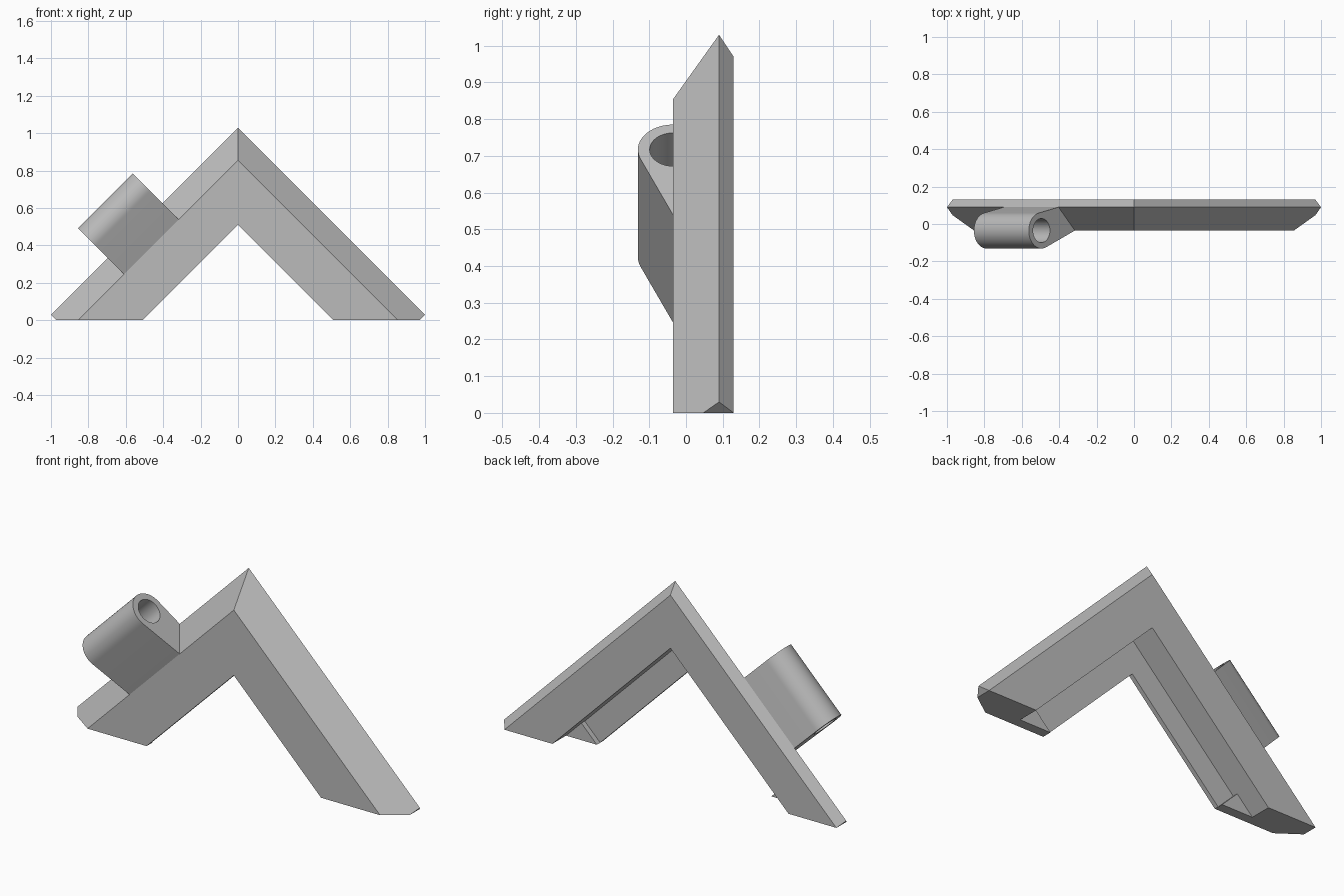
import bpy, bmesh
from math import sin, cos, acos, atan2, hypot, radians, pi, sqrt
from mathutils import Matrix, Vector

cube = bpy.data.objects.get("Cube")
if cube:
    bpy.data.objects.remove(cube, do_unlink=True)

# Material
GREY = (0.5, 0.5, 0.5, 1)
mat = bpy.data.materials.new("plain grey")
mat.use_nodes = True
mat.diffuse_color = GREY
mat.node_tree.nodes["Principled BSDF"].inputs["Base Color"].default_value = GREY


def finish(bm, name):
    bmesh.ops.recalc_face_normals(bm, faces=bm.faces)
    mesh = bpy.data.meshes.new(name)
    bm.to_mesh(mesh)
    bm.free()
    mesh.materials.append(mat)
    obj = bpy.data.objects.new(name, mesh)
    bpy.context.collection.objects.link(obj)
    return obj


def cut(bm, co, normal):
    """Trim away everything on the normal side and cap the cut."""
    res = bmesh.ops.bisect_plane(
        bm, geom=bm.verts[:] + bm.edges[:] + bm.faces[:], dist=1e-6,
        plane_co=co, plane_no=normal, clear_outer=True)
    edges = [e for e in res["geom_cut"] if isinstance(e, bmesh.types.BMEdge)]
    bmesh.ops.edgeloop_fill(bm, edges=edges)


# Mitred chevron: section of (depth y, height at the apex), rebated inside the back
FRONT, BACK, RIDGE = -0.035, 0.13, 0.09
FLOOR, STOP = -0.012, 0.016
INNER, WALL = 0.51, 0.69
section = [(FRONT, INNER), (FRONT, 0.855), (RIDGE, 1.03), (BACK, 0.97),
           (BACK, WALL), (FLOOR, WALL), (FLOOR, INNER)]
bm = bmesh.new()
rings = [[bm.verts.new((x, y, c - abs(x))) for y, c in section]
         for x in (-1.3, 0, 1.3)]
n = len(section)
for a, b in zip(rings, rings[1:]):
    for i in range(n):
        j = (i + 1) % n
        bm.faces.new((a[i], a[j], b[j], b[i]))
cut(bm, (0, 0, 0), (0, 0, -1))
for side in (-1, 1):
    cut(bm, (0.97 * side, 0, 0), (side, 0, -1))
finish(bm, "chevron_frame")

# Triangular stops closing the rebate at each foot
for side, label in ((1, "left"), (-1, "right")):
    bm = bmesh.new()
    mid = (INNER + WALL) / 2
    tri = [(INNER, 0), (WALL, 0), (mid, WALL - mid)]
    face = bm.faces.new([bm.verts.new((side * x, FLOOR, z)) for x, z in tri])
    ext = bmesh.ops.extrude_face_region(bm, geom=[face])
    moved = [v for v in ext["geom"] if isinstance(v, bmesh.types.BMVert)]
    bmesh.ops.translate(bm, verts=moved, vec=(0, STOP - FLOOR, 0))
    finish(bm, label + "_foot_stop")

# Tube socket: round barrel with flanks tangent to it, running along the right arm
centre, radius, bore = Vector((0.857, -0.035)), 0.096, 0.064
p_front = Vector((0.855 / sqrt(2), FRONT))
p_back = Vector((1.03 / sqrt(2), RIDGE))


def tangent(p, sign):
    d = p - centre
    return atan2(d.y, d.x) + sign * acos(radius / d.length)


def ring(r, start, end, count):
    return [(centre.x + r * cos(start + (end - start) * i / count),
             centre.y + r * sin(start + (end - start) * i / count))
            for i in range(count + 1)]


start = tangent(p_back, -1)
end = tangent(p_front, 1)
while end > start:
    end -= 2 * pi
outline = ring(radius, start, end, 32) + [tuple(p_front), tuple(p_back)]
hole = ring(bore, 0, 2 * pi, 40)[:-1]

curve = bpy.data.curves.new("tube_socket", "CURVE")
curve.dimensions = "2D"
curve.fill_mode = "BOTH"
curve.extrude = 0.2075
for loop in (outline, hole):
    spline = curve.splines.new("POLY")
    spline.points.add(len(loop) - 1)
    for pt, (u, v) in zip(spline.points, loop):
        pt.co = (u, v, 0, 1)
    spline.use_cyclic_u = True
curve.materials.append(mat)
socket = bpy.data.objects.new("tube_socket", curve)
bpy.context.collection.objects.link(socket)
out = Vector((-1, 0, 1)).normalized()
along = Vector((-1, 0, -1)).normalized()
basis = Matrix((out, Vector((0, 1, 0)), along)).transposed().to_4x4()
socket.matrix_world = Matrix.Translation(along * 0.05) @ basis

# Turn the socket into a mesh with smooth barrel and sharp rims
bpy.ops.object.select_all(action="DESELECT")
socket.select_set(True)
bpy.context.view_layer.objects.active = socket
bpy.ops.object.convert(target="MESH")
socket = bpy.context.object
bm = bmesh.new()
bm.from_mesh(socket.data)
bmesh.ops.remove_doubles(bm, verts=bm.verts, dist=1e-5)
bmesh.ops.recalc_face_normals(bm, faces=bm.faces)
bm.to_mesh(socket.data)
bm.free()
bpy.ops.object.shade_smooth_by_angle(angle=radians(25))
